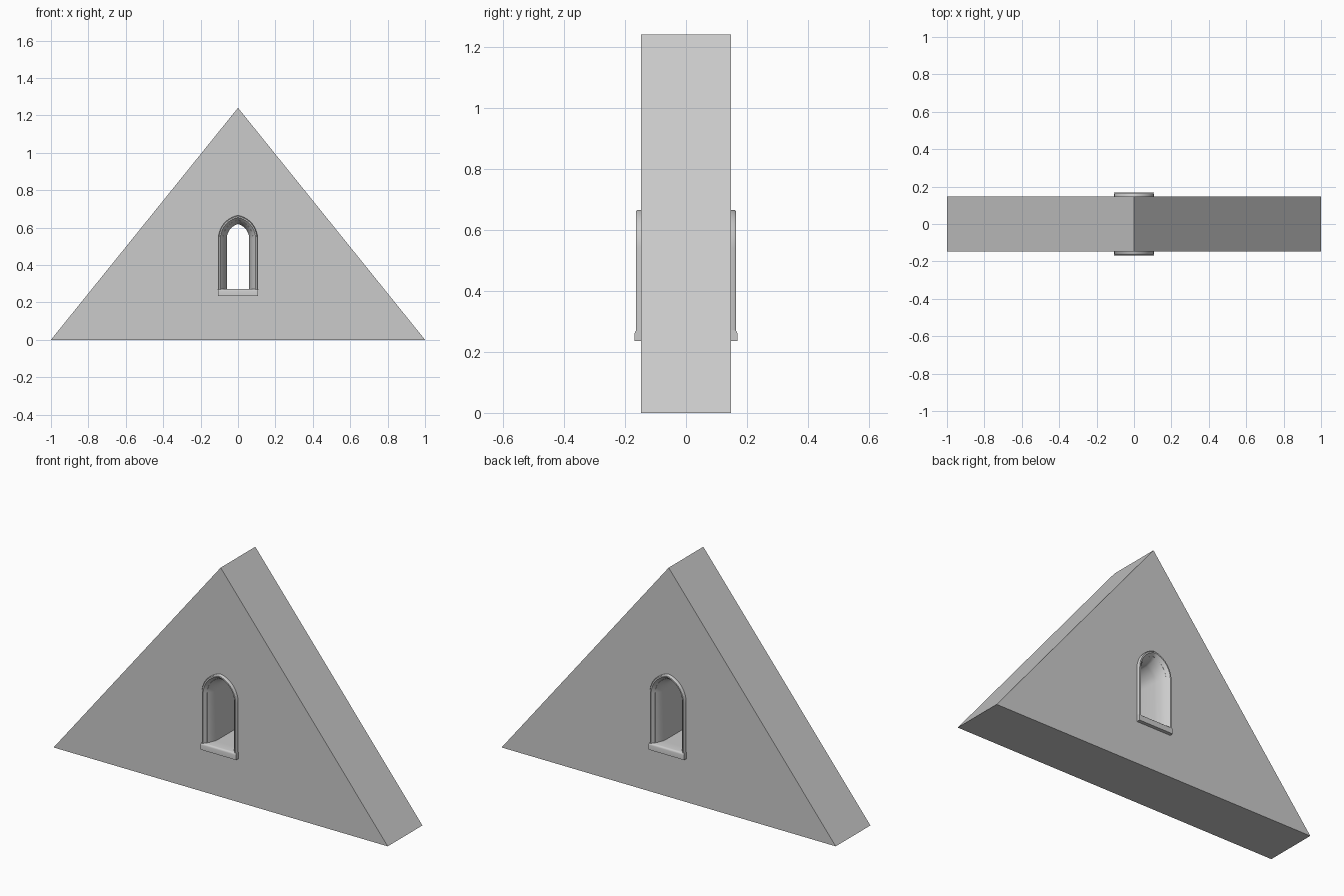
import bpy, bmesh, math

cube = bpy.data.objects.get("Cube")
if cube:
    bpy.data.objects.remove(cube, do_unlink=True)

HALF_DEPTH = 0.148      # wall half thickness
HALF_WIDTH = 0.06       # clear opening half width
SILL_Z, SPRING_Z = 0.27, 0.54
SHIFT = 0.022           # arc centres sit past the middle: slightly pointed arch

stone = bpy.data.materials.new("grey stone")
stone.use_nodes = True
stone.diffuse_color = (0.6, 0.6, 0.6, 1)
stone.node_tree.nodes["Principled BSDF"].inputs["Base Color"].default_value = (0.6, 0.6, 0.6, 1)


def arch(offset, base, steps=10):
    """Outline (x, z) from right foot over the arch to the left foot."""
    radius = HALF_WIDTH + SHIFT + offset
    top = math.acos(SHIFT / radius)
    right = [(HALF_WIDTH + offset, base)]
    for i in range(steps + 1):
        a = top * i / steps
        right.append((radius * math.cos(a) - SHIFT, SPRING_Z + radius * math.sin(a)))
    return right + [(-x, z) for x, z in reversed(right[:-1])]


def add_object(name, mesh, smooth=False):
    obj = bpy.data.objects.new(name, mesh)
    bpy.context.collection.objects.link(obj)
    mesh.materials.clear()
    mesh.materials.append(stone)
    bpy.ops.object.select_all(action='DESELECT')
    obj.select_set(True)
    bpy.context.view_layer.objects.active = obj
    if smooth:
        bpy.ops.object.shade_smooth_by_angle(angle=math.radians(40))
    else:
        mesh.polygons.foreach_set("use_smooth", [False] * len(mesh.polygons))
    return obj


# Gable wall: filled triangle outline with an arched hole, extruded
curve = bpy.data.curves.new("gable_outline", 'CURVE')
curve.dimensions = '2D'
curve.fill_mode = 'BOTH'
curve.extrude = HALF_DEPTH
for outline in ([(-1, 0), (1, 0), (0, 1.24)], arch(0.02, SILL_Z)):
    spline = curve.splines.new('POLY')
    spline.points.add(len(outline) - 1)
    for point, (x, z) in zip(spline.points, outline):
        point.co = (x, z, 0, 1)
    spline.use_cyclic_u = True
helper = bpy.data.objects.new("gable_outline", curve)
bpy.context.collection.objects.link(helper)
bpy.context.view_layer.update()
wall = bpy.data.meshes.new_from_object(helper.evaluated_get(bpy.context.evaluated_depsgraph_get()))
bpy.data.objects.remove(helper, do_unlink=True)
bm = bmesh.new()
bm.from_mesh(wall)
bmesh.ops.remove_doubles(bm, verts=bm.verts, dist=0.0001)
for v in bm.verts:
    x, z, y = v.co
    v.co = (x, y, z)
bmesh.ops.recalc_face_normals(bm, faces=bm.faces)
bm.to_mesh(wall)
bm.free()
add_object("gable_wall", wall)

# Window surround: raised bead and hollow splay, swept round the arch on both sides
half = [(0.045, -0.14), (0.045, -0.159), (0.041, -0.164), (0.034, -0.164),
        (0.030, -0.159), (0.018, -0.145), (0.008, -0.122), (0.002, -0.1), (0, -0.085)]
section = half + [(o, -y) for o, y in reversed(half)] + [(0.03, 0.14), (0.03, -0.14)]
bm = bmesh.new()
rails = [[bm.verts.new((x, y, z)) for x, z in arch(o, SILL_Z - 0.005)] for o, y in section]
for a, b in zip(rails, rails[1:] + rails[:1]):
    for i in range(len(a) - 1):
        bm.faces.new((a[i], a[i + 1], b[i + 1], b[i]))
for end in (0, -1):
    bm.faces.new([rail[end] for rail in rails])
bmesh.ops.recalc_face_normals(bm, faces=bm.faces)
mesh = bpy.data.meshes.new("window_surround")
bm.to_mesh(mesh)
bm.free()
add_object("window_surround", mesh, smooth=True)

# Sills on the front and back faces, with rounded long edges
for name, side in (("front_sill", -1), ("back_sill", 1)):
    bm = bmesh.new()
    bmesh.ops.create_cube(bm, size=1)
    for v in bm.verts:
        v.co.x *= 0.212
        v.co.y = v.co.y * 0.06 + side * 0.138
        v.co.z = v.co.z * 0.036 + 0.253
    edges = [e for e in bm.edges
             if all(abs(v.co.y) > 0.15 and v.co.z > 0.253 for v in e.verts)]
    bmesh.ops.bevel(bm, geom=edges, offset=0.01, segments=3, profile=0.5, affect='EDGES')
    mesh = bpy.data.meshes.new(name)
    bm.to_mesh(mesh)
    bm.free()
    add_object(name, mesh, smooth=True)
